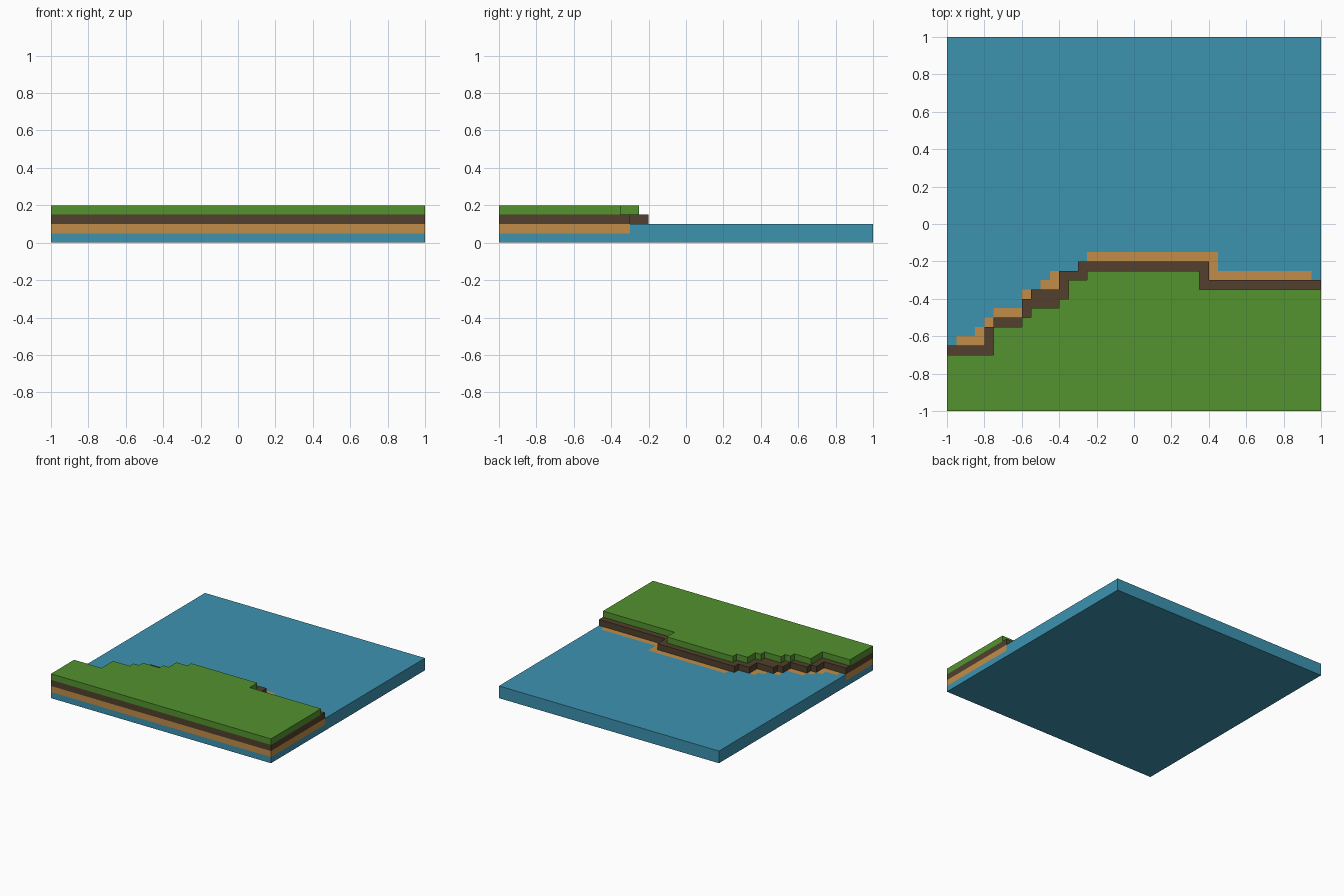
import bpy, bmesh

if "Cube" in bpy.data.objects:
    bpy.data.objects.remove(bpy.data.objects["Cube"])


def material(name, rgb):
    m = bpy.data.materials.new(name)
    lin = [((c / 255 + 0.055) / 1.055) ** 2.4 for c in rgb]
    m.diffuse_color = (*lin, 1)
    m.use_nodes = True
    m.node_tree.nodes["Principled BSDF"].inputs["Base Color"].default_value = m.diffuse_color
    return m


def make_object(name, faces, mat):
    """Build a closed mesh from polygons given as coordinate loops."""
    bm = bmesh.new()
    for loop in faces:
        bm.faces.new([bm.verts.new(p) for p in loop])
    bmesh.ops.remove_doubles(bm, verts=bm.verts, dist=1e-5)
    bmesh.ops.recalc_face_normals(bm, faces=bm.faces)
    me = bpy.data.meshes.new(name)
    bm.to_mesh(me)
    bm.free()
    me.materials.append(mat)
    ob = bpy.data.objects.new(name, me)
    bpy.context.collection.objects.link(ob)
    return ob


def shoreline(steps):
    """Turn (end x, y) steps into a stair-shaped line from x=-1 to x=1."""
    pts, x = [], -1.0
    for end, y in steps:
        pts += [(x, y), (end, y)]
        x = end
    return pts


def at(pts, z):
    return [(x, y, z) for x, y in pts]


def walls(pts, z0, z1):
    return [at((a, b), z0) + at((b, a), z1) for a, b in zip(pts, pts[1:])]


def layer(name, line, z0, z1, mat):
    outline = line + [(1, -1), (-1, -1)]
    faces = [at(outline, z0), at(outline, z1)]
    return make_object(name, faces + walls(outline + outline[:1], z0, z1), mat)


# Stepped edges of the three land layers: (end x, y)
sand_line = shoreline([(-.95, -.65), (-.85, -.6), (-.8, -.55), (-.75, -.5),
                       (-.6, -.45), (-.5, -.35), (-.45, -.3), (-.3, -.25),
                       (-.25, -.2), (.45, -.15), (.95, -.25), (1, -.3)])
soil_line = shoreline([(-.8, -.65), (-.75, -.55), (-.6, -.5), (-.55, -.4),
                       (-.4, -.35), (-.3, -.25), (.4, -.2), (1, -.3)])
grass_line = shoreline([(-.75, -.7), (-.6, -.55), (-.55, -.5), (-.4, -.45),
                        (-.35, -.4), (-.25, -.3), (.35, -.25), (1, -.35)])

# Land layers
layer("sand", sand_line, 0.05, 0.10, material("sand", (193, 141, 72)))
layer("soil", soil_line, 0.10, 0.15, material("dark soil", (82, 64, 45)))
layer("grass", grass_line, 0.15, 0.20, material("grass green", (83, 146, 46)))

# Water: full slab with a shelf cut out where the sand lies
front, back = [(1, -1), (-1, -1)], [(1, 1), (-1, 1)]
faces = [
    at(sand_line + back, 0.1),
    at(sand_line + front, 0.05),
    at(front + back[::-1], 0),
    at(front, 0) + at(front[::-1], 0.05),
    at(back, 0) + at(back[::-1], 0.1),
]
for x, y in (sand_line[0], sand_line[-1]):
    faces.append([(x, -1, 0), (x, 1, 0), (x, 1, .1), (x, y, .1), (x, y, .05), (x, -1, .05)])
make_object("water", faces + walls(sand_line, 0.05, 0.1),
            material("water blue", (60, 147, 176)))
